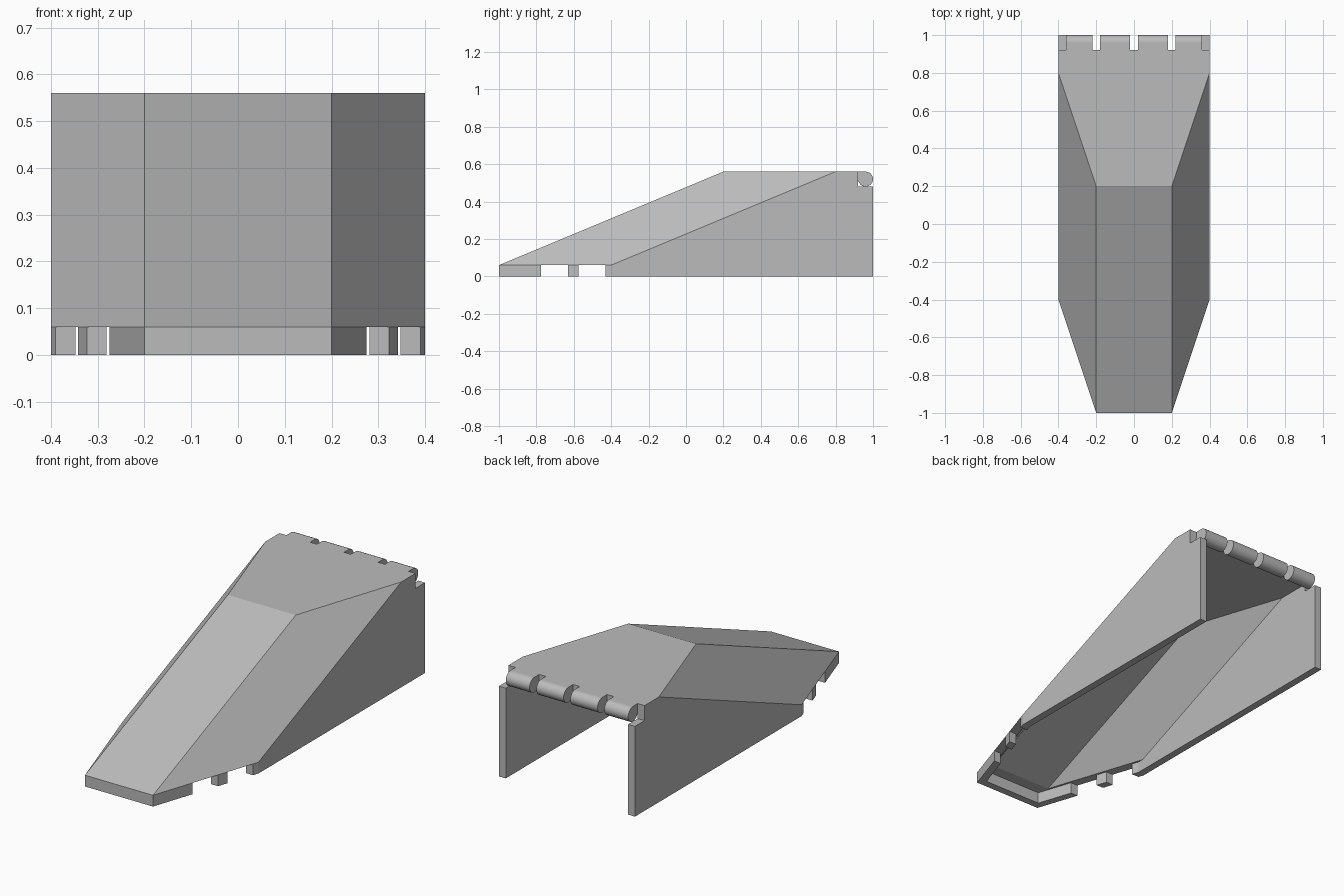
import bpy, bmesh, math
from mathutils import Vector, Matrix

if "Cube" in bpy.data.objects:
    bpy.data.objects.remove(bpy.data.objects["Cube"])

grey = bpy.data.materials.new("light grey")
grey.diffuse_color = (0.5, 0.5, 0.5, 1)
grey.use_nodes = True
grey.node_tree.nodes["Principled BSDF"].inputs["Base Color"].default_value = grey.diffuse_color
T = 0.04  # wall thickness


def add(name, bm):
    bmesh.ops.recalc_face_normals(bm, faces=bm.faces)
    me = bpy.data.meshes.new(name)
    bm.to_mesh(me)
    bm.free()
    me.materials.append(grey)
    ob = bpy.data.objects.new(name, me)
    bpy.context.collection.objects.link(ob)
    return ob


def convex(name, planes):
    """Large cube trimmed by (point, outward normal) planes."""
    bm = bmesh.new()
    bmesh.ops.create_cube(bm, size=4)
    for co, no in planes:
        bmesh.ops.bisect_plane(bm, geom=bm.verts[:] + bm.edges[:] + bm.faces[:], dist=1e-5,
                               plane_co=co, plane_no=no, clear_outer=True)
        bmesh.ops.remove_doubles(bm, verts=bm.verts, dist=1e-4)
        bmesh.ops.holes_fill(bm, edges=bm.edges[:])
    return add(name, bm)


def box(name, lo, hi):
    bm = bmesh.new()
    bmesh.ops.create_cube(bm, size=1)
    for v in bm.verts:
        v.co = [l + (c + 0.5) * (h - l) for l, h, c in zip(lo, hi, v.co)]
    return add(name, bm)


def cut(ob, cutter):
    cutter.hide_render = True
    m = ob.modifiers.new("cut", 'BOOLEAN')
    m.operation, m.solver, m.object = 'DIFFERENCE', 'EXACT', cutter
    bpy.context.view_layer.objects.active = ob
    bpy.ops.object.modifier_apply(modifier=m.name)
    bpy.data.objects.remove(cutter)


def inset(planes):
    return [(Vector(p) - T * Vector(n).normalized(), n) for p, n in planes]


# Outer surfaces: upright walls and sloped roof panels
walls = [((0, -1, 0), (0, -1, 0))]
roof = [((0, 0, 0.56), (0, 0, 1)), ((0, -1, 0.06), (0, -5, 12))]
for s in (-1, 1):
    walls += [((s * 0.4, 0, 0), (s, 0, 0)), ((s * 0.2, -1, 0), (s * 3, -1, 0))]
    roof.append(((s * 0.2, -1, 0.06), (s * 1.25, -5 / 12, 1)))

shell = convex("canopy_shell", walls + roof + [((0, 1, 0), (0, 1, 0)), ((0, 0, 0), (0, 0, -1))])

# Hollow inside: sloped cavity above the rim, straight cavity inside the rim
cut(shell, convex("upper_cavity", inset(walls + roof) + [((0, 0, 0.05), (0, 0, -1))]))
cut(shell, convex("rim_cavity", inset(walls) + [((0, 0, 0.06), (0, 0, 1))]))

# Gaps in the slanted front rim
for y0, y1 in ((-0.775, -0.63), (-0.575, -0.43)):
    cut(shell, box("rim_gap", (-0.6, y0, -0.1), (0.6, y1, 0.0599)))

# Rear edge: hinge recess, corner notches, slots
cut(shell, box("hinge_recess", (-0.6, 0.96, 0.48), (0.6, 1.1, 0.7)))
for s in (-1, 1):
    xs = sorted((s * 0.359, s * 0.6))
    cut(shell, box("corner_notch", (xs[0], 0.92, 0.48), (xs[1], 1.1, 0.7)))
for x in (-0.2, 0, 0.2):
    cut(shell, box("hinge_slot", (x - 0.02, 0.92, 0.45), (x + 0.02, 1.1, 0.7)))

# Hinge barrel segments
for x0, x1 in ((-0.36, -0.22), (-0.18, -0.02), (0.02, 0.18), (0.22, 0.36)):
    bm = bmesh.new()
    bmesh.ops.create_cone(bm, cap_ends=True, segments=24, radius1=0.04, radius2=0.04, depth=x1 - x0,
                          matrix=Matrix.Translation(((x0 + x1) / 2, 0.96, 0.52))
                          @ Matrix.Rotation(math.pi / 2, 4, 'Y'))
    ob = add("hinge_barrel", bm)
    bpy.ops.object.select_all(action='DESELECT')
    ob.select_set(True)
    bpy.context.view_layer.objects.active = ob
    bpy.ops.object.shade_smooth_by_angle(angle=math.radians(30))
